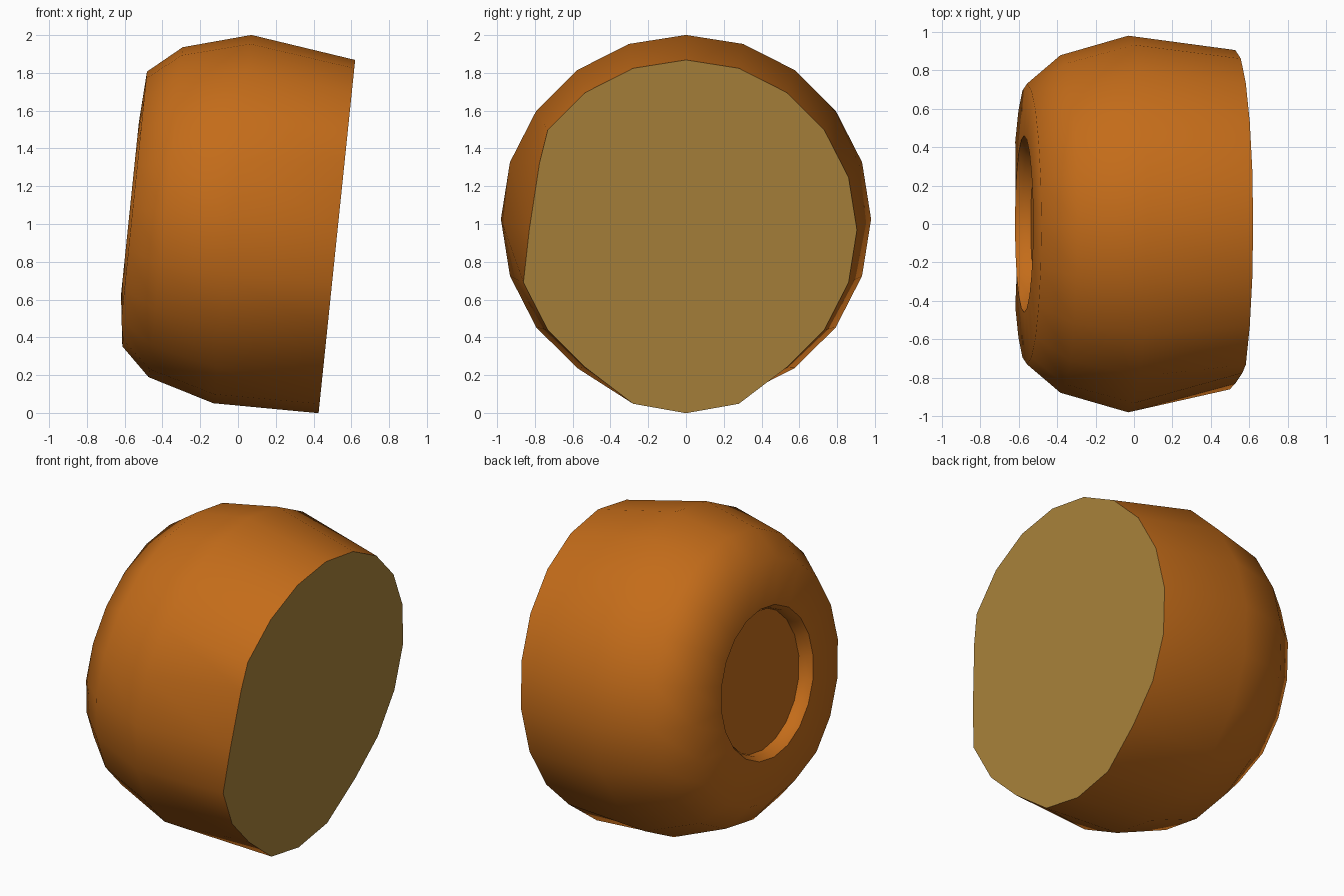
import bpy, bmesh
from math import sin, cos, pi
from mathutils import Vector

if "Cube" in bpy.data.objects:
    bpy.data.objects.remove(bpy.data.objects["Cube"])

SIDES = 20
CENTRE = Vector((-0.03, 0, 1.026))    # middle of the widest ring
AXIS = Vector((0.9947, 0, -0.103))    # slightly tilted wheel axis
UP = Vector((0.103, 0, 0.9947))
SIDE = Vector((0, 1, 0))


def place(s, y, u):
    return CENTRE + AXIS * s + SIDE * y + UP * u


def material(name, colour):
    m = bpy.data.materials.new(name)
    m.diffuse_color = colour
    m.use_nodes = True
    m.node_tree.nodes["Principled BSDF"].inputs["Base Color"].default_value = m.diffuse_color
    return m


# Profile: (distance along the axis, radius), flat back to hub recess
profile = [(0.56, 0.905), (0.0, 0.98), (-0.355, 0.878), (-0.53, 0.73),
           (-0.545, 0.46), (-0.51, 0.435), (-0.465, 0.43)]
# Uneven corners of the flat back: index -> (y, up)
back_fix = {0: (0, 0.905), 9: (0.28, -0.925), 10: (0, -0.975),
            11: (-0.28, -0.925), 15: (-0.83, 0), 16: (-0.775, 0.36)}

bm = bmesh.new()
rings = []
for n, (s, r) in enumerate(profile):
    ring = []
    for k in range(SIDES):
        a = 2 * pi * k / SIDES
        y, u, t = r * sin(a), r * cos(a), s
        if n == 0 and k in back_fix:
            y, u = back_fix[k]
        if n == 3 and k in (9, 10, 11):    # slightly flattened low edge
            t += 0.02
        ring.append(bm.verts.new(place(t, y, u)))
    rings.append(ring)

# Tyre surface
for a, b in zip(rings, rings[1:]):
    for k in range(SIDES):
        j = (k + 1) % SIDES
        bm.faces.new((a[k], a[j], b[j], b[k]))

# Hub floor and flat back
bm.faces.new(rings[-1])
back = bm.faces.new(rings[0])
back.material_index = 1
bmesh.ops.recalc_face_normals(bm, faces=bm.faces)

mesh = bpy.data.meshes.new("wheel_body")
bm.to_mesh(mesh)
bm.free()
mesh.materials.append(material("orange_brown", (0.55, 0.15, 0.01, 1)))
mesh.materials.append(material("tan_back", (0.41, 0.23, 0.045, 1)))
body = bpy.data.objects.new("wheel_body", mesh)
bpy.context.collection.objects.link(body)
bpy.context.view_layer.objects.active = body
body.select_set(True)
bpy.ops.object.shade_smooth_by_angle(angle=0.82)
